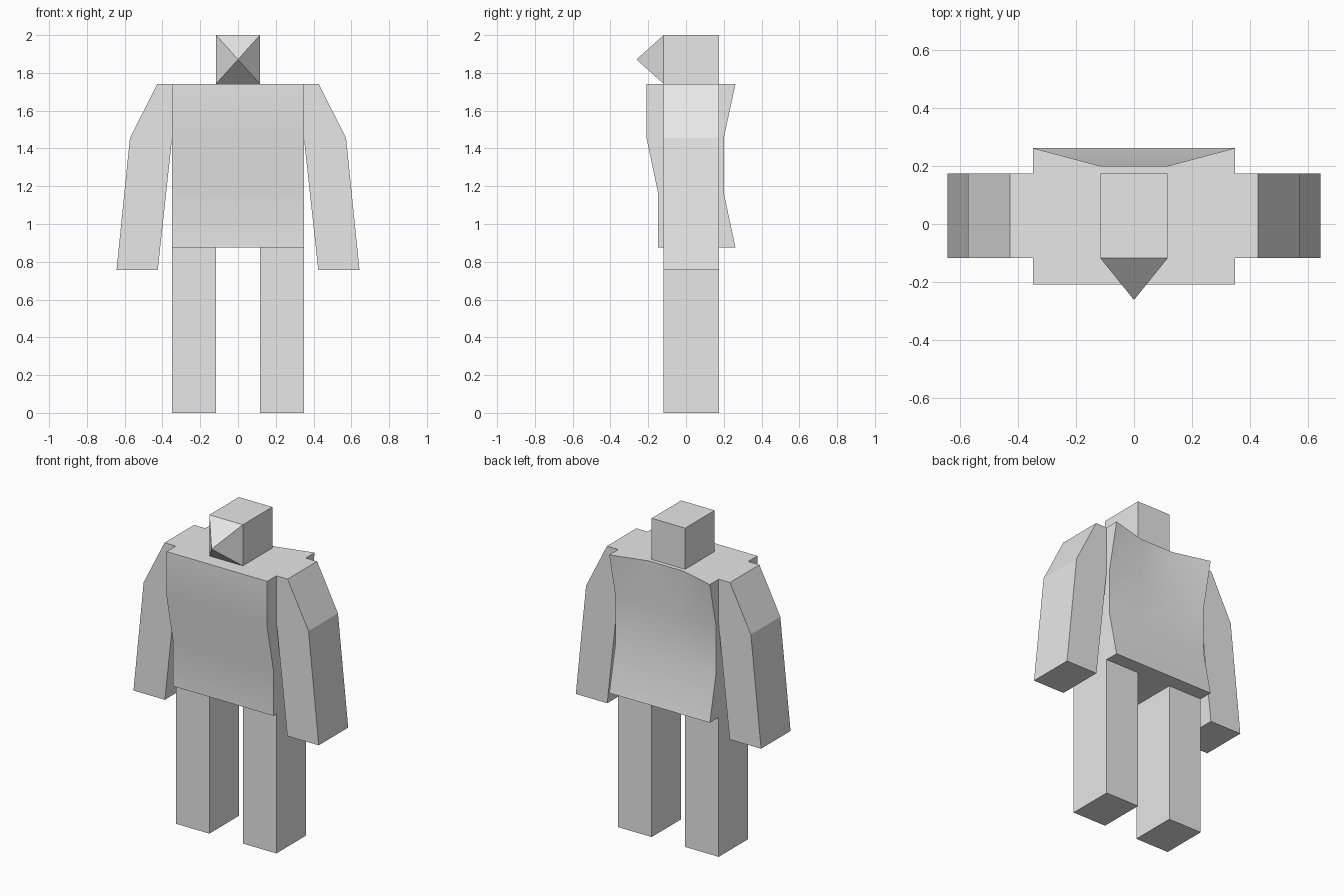
import bpy
import bmesh

old = bpy.data.objects.get("Cube")
if old:
    bpy.data.objects.remove(old, do_unlink=True)

grey = bpy.data.materials.new("plain_grey")
grey.use_nodes = True
grey.diffuse_color = (0.8, 0.8, 0.8, 1)
grey.node_tree.nodes["Principled BSDF"].inputs["Base Color"].default_value = (0.8, 0.8, 0.8, 1)

FRONT, BACK = -0.118, 0.174      # shared depth of head, arms and legs
HIP, CHEST, NECK = 0.875, 1.455, 1.742


def loft(name, rings):
    """Closed solid joining matching rings of points, capped at both ends."""
    bm = bmesh.new()
    loops = [[bm.verts.new(p) for p in ring] for ring in rings]
    for a, b in zip(loops, loops[1:]):
        for i in range(len(a)):
            j = (i + 1) % len(a)
            bm.faces.new((a[i], a[j], b[j], b[i]))
    bm.faces.new(loops[0][::-1])
    bm.faces.new(loops[-1])
    bmesh.ops.recalc_face_normals(bm, faces=bm.faces)
    mesh = bpy.data.meshes.new(name)
    bm.to_mesh(mesh)
    bm.free()
    mesh.materials.append(grey)
    obj = bpy.data.objects.new(name, mesh)
    bpy.context.collection.objects.link(obj)
    return obj


def slab(name, outline):
    """Extrude an x-z outline through the shared depth."""
    return loft(name, [[(x, y, z) for x, z in outline] for y in (FRONT, BACK)])


def box_outline(x0, x1, z0, z1):
    return [(x0, z0), (x1, z0), (x1, z1), (x0, z1)]


# Torso: rows of (height, front, back at sides, back at middle)
rows = [(HIP, -0.148, 0.262, 0.262), (1.165, -0.148, 0.2, 0.2),
        (CHEST, -0.209, 0.2, 0.2), (NECK, -0.209, 0.262, 0.2)]
columns = (-0.349, -0.116, 0.116, 0.349)
rings = []
for z, front, side, middle in rows:
    ring = [(x, front, z) for x in columns]
    ring += [(x, side if abs(x) > 0.2 else middle, z) for x in reversed(columns)]
    rings.append(ring)
torso = loft("torso", rings)
bpy.ops.object.select_all(action="DESELECT")
torso.select_set(True)
bpy.context.view_layer.objects.active = torso
bpy.ops.object.shade_smooth_by_angle()

# Head with a pointed face
head = slab("head", box_outline(-0.116, 0.116, NECK, 2.0))
bm = bmesh.new()
bm.from_mesh(head.data)
face = min(bm.faces, key=lambda f: f.calc_center_median().y)
tip = bmesh.ops.poke(bm, faces=[face])["verts"][0]
tip.co.y = -0.262
bm.to_mesh(head.data)
bm.free()

# Arms and legs, one per side
arm = [(0.349, NECK), (0.427, NECK), (0.572, CHEST),
       (0.643, 0.757), (0.425, 0.757), (0.349, CHEST)]
leg = box_outline(0.116, 0.349, 0, HIP)
for side, s in (("left", 1), ("right", -1)):
    for part, outline in (("arm", arm), ("leg", leg)):
        slab(f"{side}_{part}", [(s * x, z) for x, z in outline])
